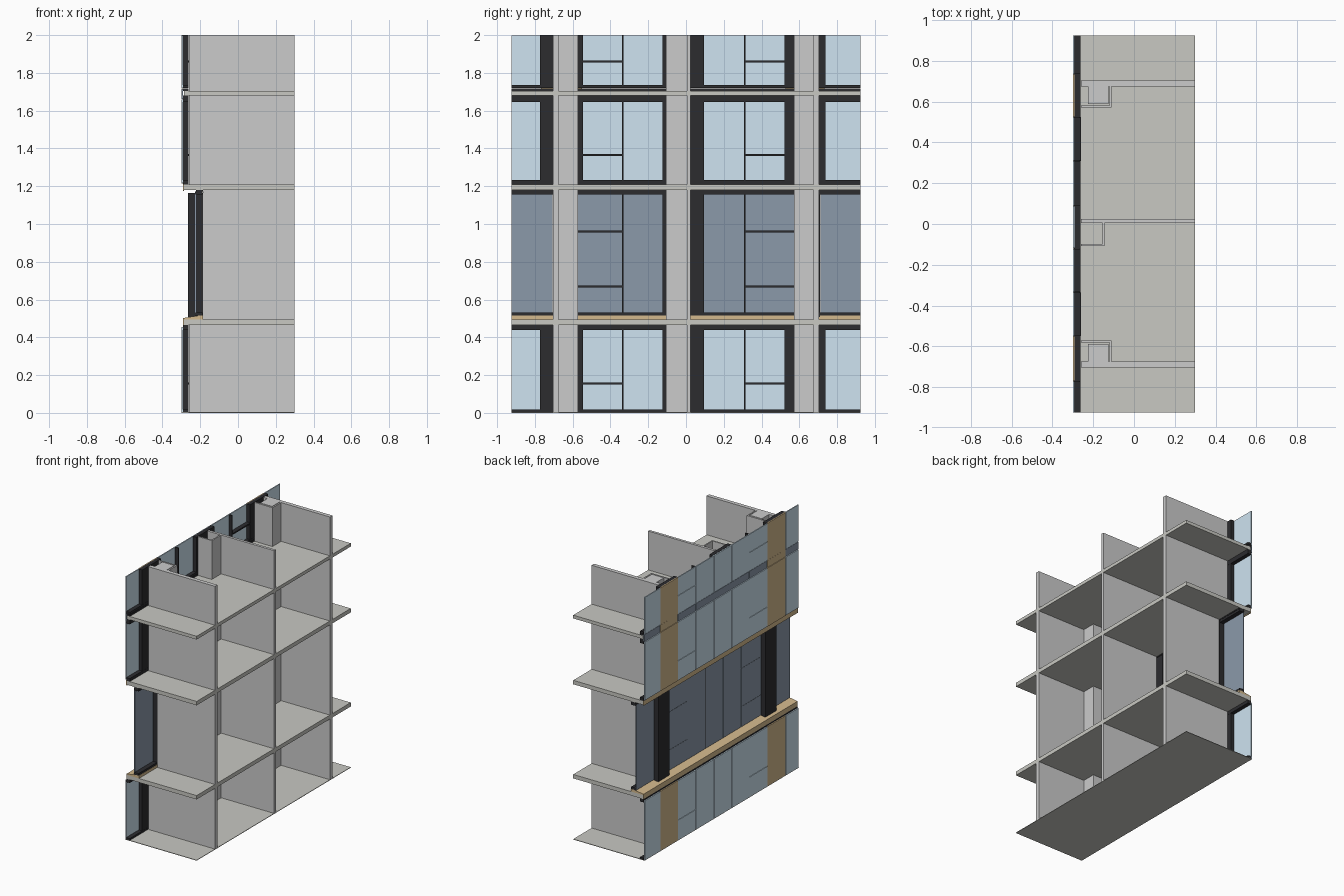
import bpy, bmesh

if "Cube" in bpy.data.objects:
    bpy.data.objects.remove(bpy.data.objects["Cube"])

def material(name, rgb):
    m = bpy.data.materials.new(name)
    m.diffuse_color = (*rgb, 1)
    m.use_nodes = True
    m.node_tree.nodes["Principled BSDF"].inputs["Base Color"].default_value = m.diffuse_color
    return m

SLAB = material("slab_grey", (0.58, 0.58, 0.54))
GLASS = material("light_glass", (0.62, 0.77, 0.88))
DARK_GLASS = material("dark_glass", (0.26, 0.32, 0.40))
BLACK = material("black_metal", (0.025, 0.025, 0.028))
TAN = material("tan_cladding", (0.66, 0.49, 0.27))

def finish(name, bm, mat):
    mesh = bpy.data.meshes.new(name)
    bm.to_mesh(mesh)
    bm.free()
    ob = bpy.data.objects.new(name, mesh)
    bpy.context.collection.objects.link(ob)
    if mat:
        mesh.materials.append(mat)
    return ob

def boxes(name, items, mat=None):
    """One object from boxes given as (x0, x1, y0, y1, z0, z1)."""
    bm = bmesh.new()
    for x0, x1, y0, y1, z0, z1 in items:
        for v in bmesh.ops.create_cube(bm, size=1)["verts"]:
            v.co = ((x0 + x1) / 2 + v.co.x * (x1 - x0),
                    (y0 + y1) / 2 + v.co.y * (y1 - y0),
                    (z0 + z1) / 2 + v.co.z * (z1 - z0))
    return finish(name, bm, mat)

def extrude_y(name, profile, mat):
    """Extrude an x-z profile along the full facade length."""
    bm = bmesh.new()
    face = bm.faces.new([bm.verts.new((x, -END, z)) for x, z in profile])
    ext = bmesh.ops.extrude_face_region(bm, geom=[face])["geom"]
    bmesh.ops.translate(bm, vec=(0, 2 * END, 0),
                        verts=[g for g in ext if isinstance(g, bmesh.types.BMVert)])
    bmesh.ops.recalc_face_normals(bm, faces=bm.faces)
    return finish(name, bm, mat)

END = 0.925
SEAMS = [-END, -0.77, -0.55, -0.335, -0.12, 0.09, 0.31, 0.525, 0.735, END]
BAYS = list(zip(SEAMS, SEAMS[1:]))
SOLID, CENTRE, SASH = (1, 7), 4, (2, 6)
G = 0.0015  # half joint width

# Floor slabs
for i, (z0, z1) in enumerate([(0, 0.004), (0.465, 0.495), (1.18, 1.21), (1.68, 1.705)]):
    boxes(f"floor_slab_{i}", [(-0.285 if i else -0.30, 0.3, -END, END, z0, z1)], SLAB)

# Cross walls with their service shafts, storey by storey
STOREYS = [(0.004, 0.465), (0.495, 1.18), (1.21, 1.68), (1.705, 2.0)]
for i, (z0, z1) in enumerate(STOREYS):
    xs = -0.185 if i == 1 else -0.26
    walls = [(xs, 0.3, 0.005, 0.025, z0, z1)]
    shafts = [(xs, -0.145, -0.107, -0.097, z0, z1),
              (-0.155, -0.145, -0.097, 0.005, z0, z1)]
    columns = []
    for s in (-1, 1):
        def side(x0, x1, a, b):
            return (x0, x1, min(s * a, s * b), max(s * a, s * b), z0, z1)
        walls.append(side(xs, 0.3, 0.675, 0.705))
        shafts += [side(xs, -0.11, 0.572, 0.582), side(-0.12, -0.11, 0.582, 0.675)]
        columns.append(side(max(xs, -0.225), -0.125, 0.588, 0.675))
    boxes(f"cross_walls_{i}", walls)
    boxes(f"shaft_walls_{i}", shafts)
    boxes(f"shaft_columns_{i}", columns)

# Outer curtain wall: (bottom, top, sash rail height)
for i, (z0, z1, zs) in enumerate([(0, 0.455, 0.155), (1.215, 1.66, 1.365), (1.718, 2.0, 1.86)]):
    glass, tan = [], []
    frame = [(-0.292, -0.262, -END, END, z0 + 0.002, z0 + 0.018)]   # bottom rail
    if z1 < 2:
        frame.append((-0.292, -0.262, -END, END, z1 - 0.015, z1))   # top rail
    for k, (a, b) in enumerate(BAYS):
        if k in SOLID:
            tan.append((-0.30, -0.292, a + G, b - G, z0, z1))
        else:
            parts = [(z0, zs), (zs, z1)] if k in SASH else [(z0, z1)]
            glass += [(-0.30, -0.292, a + G, b - G, p + G, q - G) for p, q in parts]
        if k in SOLID or k == CENTRE:                               # opaque backing
            frame.append((-0.2925, -0.263, a, b, z0 + 0.002, z1))
        if k in SASH:                                               # sash rail
            frame.append((-0.2935, -0.26, a, b, zs - 0.005, zs + 0.005))
    frame += [(-0.2935, -0.264, y - 0.004, y + 0.004, z0 + 0.002, z1) for y in SEAMS[1:-1]]
    boxes(f"curtain_glass_{i}", glass, GLASS)
    boxes(f"curtain_panels_{i}", tan, TAN)
    boxes(f"curtain_frame_{i}", frame, BLACK)

# Spandrel strip in front of the top slab, tan where the panels pass
for name, mat, pick in (("spandrel_glass", DARK_GLASS, False), ("spandrel_panels", TAN, True)):
    boxes(name, [(-0.298, -0.290, a + G, b - G, 1.662, 1.716)
                 for k, (a, b) in enumerate(BAYS) if (k in SOLID) == pick], mat)

# Slab edge closers
boxes("slab_edge_seals", [(-0.29, -0.262, -END, END, z0, z1) for z0, z1 in
                          [(0.455, 0.465), (1.66, 1.68), (1.705, 1.718), (1.21, 1.217)]], BLACK)

# Recessed storey: dark glazing, deep rails, pillars
RX = -0.225
ry = [-END, -0.705, -0.575, -0.335, -0.12, 0.09, 0.31, 0.575, 0.71, END]
zb, zt = 0.515, 1.165
rails = [0.67, 0.96]
panes, bars = [], []
for k, (a, b) in enumerate(zip(ry, ry[1:])):
    if k in SOLID:
        continue
    levels = [zb, *rails, zt] if k in SASH else [zb, zt]
    panes += [(RX - 0.004, RX + 0.004, a + G, b - G, p + G, q - G)
              for p, q in zip(levels, levels[1:])]
    if k in SASH:
        bars += [(RX - 0.003, -0.19, a, b, z - 0.005, z + 0.005) for z in rails]
bars += [(RX - 0.003, -0.19, y - 0.004, y + 0.004, zb, zt) for y in ry[3:7]]
bars += [(RX - 0.003, -0.187, -END, END, zb, 0.532),
         (RX - 0.003, -0.187, -END, END, 1.155, 1.172),
         (-0.222, -0.185, -END, END, 1.172, 1.18),
         (RX + 0.003, -0.186, -0.12, 0.09, zb, zt)]
boxes("recessed_glass", panes, DARK_GLASS)
boxes("recessed_frame", bars, BLACK)
boxes("recessed_pillars", [(-0.265, -0.185, ry[k], ry[k + 1], 0.508, 1.165) for k in SOLID], BLACK)

# Tan sloping sill below the recess and fascia above it
extrude_y("sloping_sill", [(-0.29, 0.465), (-0.29, 0.502), (-0.205, 0.516), (-0.185, 0.516),
                           (-0.185, 0.495), (-0.285, 0.495), (-0.285, 0.465)], TAN)
boxes("recess_fascia", [(-0.292, -0.285, -END, END, 1.175, 1.213)], TAN)
